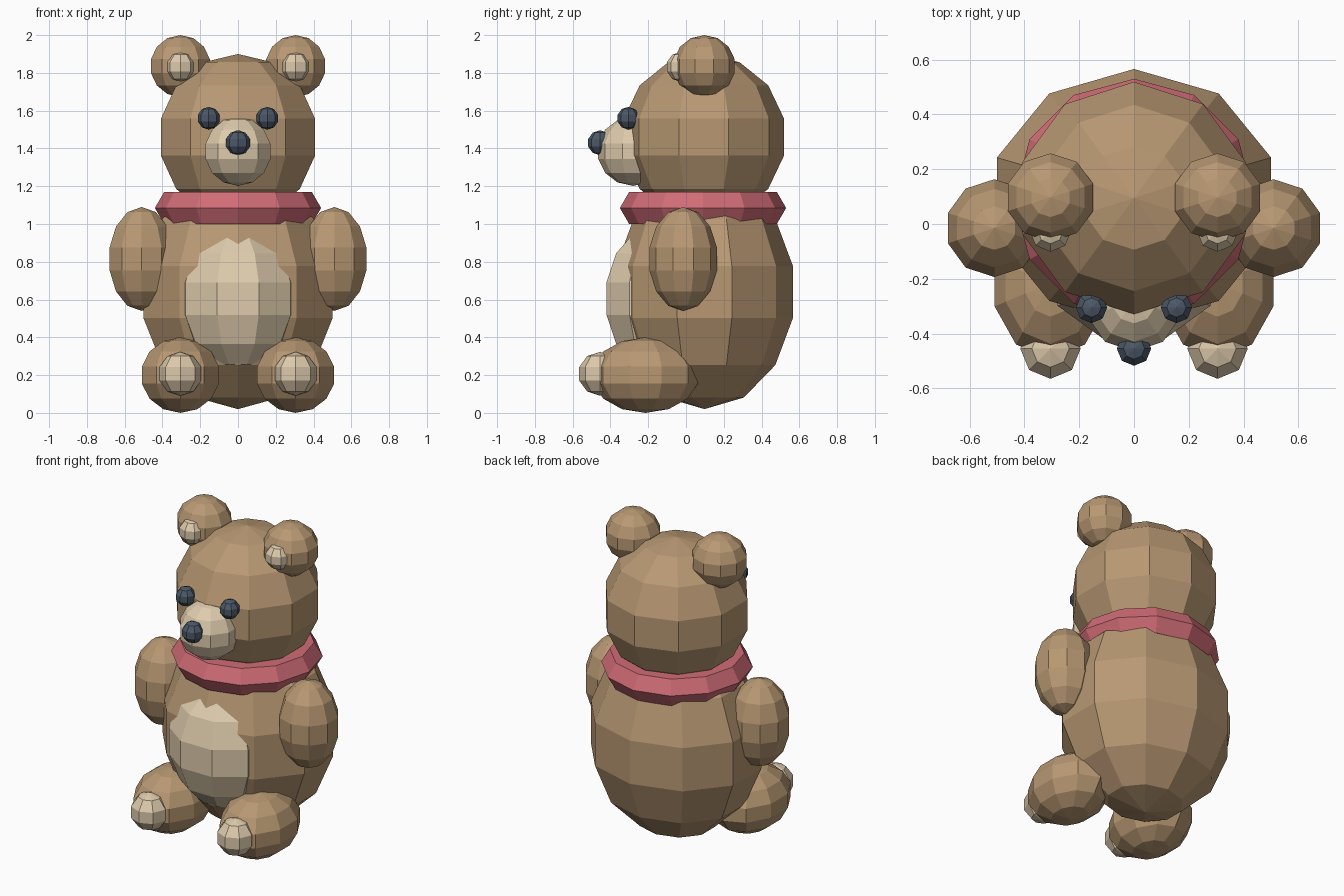
import bpy, math

if "Cube" in bpy.data.objects:
    bpy.data.objects.remove(bpy.data.objects["Cube"])


def material(name, rgb):
    m = bpy.data.materials.new(name)
    m.diffuse_color = (*rgb, 1)
    m.use_nodes = True
    m.node_tree.nodes["Principled BSDF"].inputs["Base Color"].default_value = m.diffuse_color
    return m


BROWN = material("brown_fur", (0.479, 0.314, 0.171))
CREAM = material("cream_fur", (0.730, 0.597, 0.413))
PINK = material("pink_scarf", (0.631, 0.150, 0.181))
NAVY = material("dark_navy", (0.072, 0.098, 0.138))


def finish(name, mat):
    ob = bpy.context.object
    ob.name = name
    ob.data.materials.append(mat)
    return ob


def ball(name, mat, loc, radii, segments=10, rings=7):
    """Flat-shaded low-poly ellipsoid."""
    bpy.ops.mesh.primitive_uv_sphere_add(
        segments=segments, ring_count=rings, radius=1, location=loc)
    bpy.context.object.scale = radii
    bpy.ops.object.transform_apply(location=False, rotation=False, scale=True)
    return finish(name, mat)


def pair(name, mat, loc, radii, **kw):
    """The same ellipsoid on the left and right sides."""
    for side, s in (("left", -1), ("right", 1)):
        ball(f"{side}_{name}", mat, (s * loc[0], loc[1], loc[2]), radii, **kw)


# Body, belly patch and head
ball("body", BROWN, (0, 0.098, 0.64), (0.54, 0.48, 0.62))
ball("belly", CREAM, (0, -0.16, 0.605), (0.33, 0.285, 0.385), segments=9)
ball("head", BROWN, (0, 0.095, 1.46), (0.44, 0.435, 0.44))

# Scarf
bpy.ops.mesh.primitive_torus_add(
    major_segments=12, minor_segments=6, major_radius=0.342,
    minor_radius=0.098, location=(0, 0.09, 1.085))
finish("scarf", PINK)

# Face
ball("muzzle", CREAM, (0, -0.28, 1.385), (0.185, 0.19, 0.183))
ball("nose", NAVY, (0, -0.455, 1.43), (0.066,) * 3, segments=8, rings=5)
pair("eye", NAVY, (0.155, -0.305, 1.56), (0.06,) * 3, segments=8, rings=5)

# Ears
pair("ear", BROWN, (0.305, 0.097, 1.836), (0.168, 0.165, 0.164))
pair("inner_ear", CREAM, (0.305, -0.025, 1.832), (0.08,) * 3, segments=8, rings=5)

# Arms, legs and foot pads
pair("arm", BROWN, (0.51, -0.015, 0.815), (0.183, 0.183, 0.275))
pair("leg", BROWN, (0.305, -0.215, 0.2), (0.22, 0.285, 0.2))
pair("foot_pad", CREAM, (0.305, -0.455, 0.207), (0.116, 0.116, 0.116),
     segments=8, rings=5)
